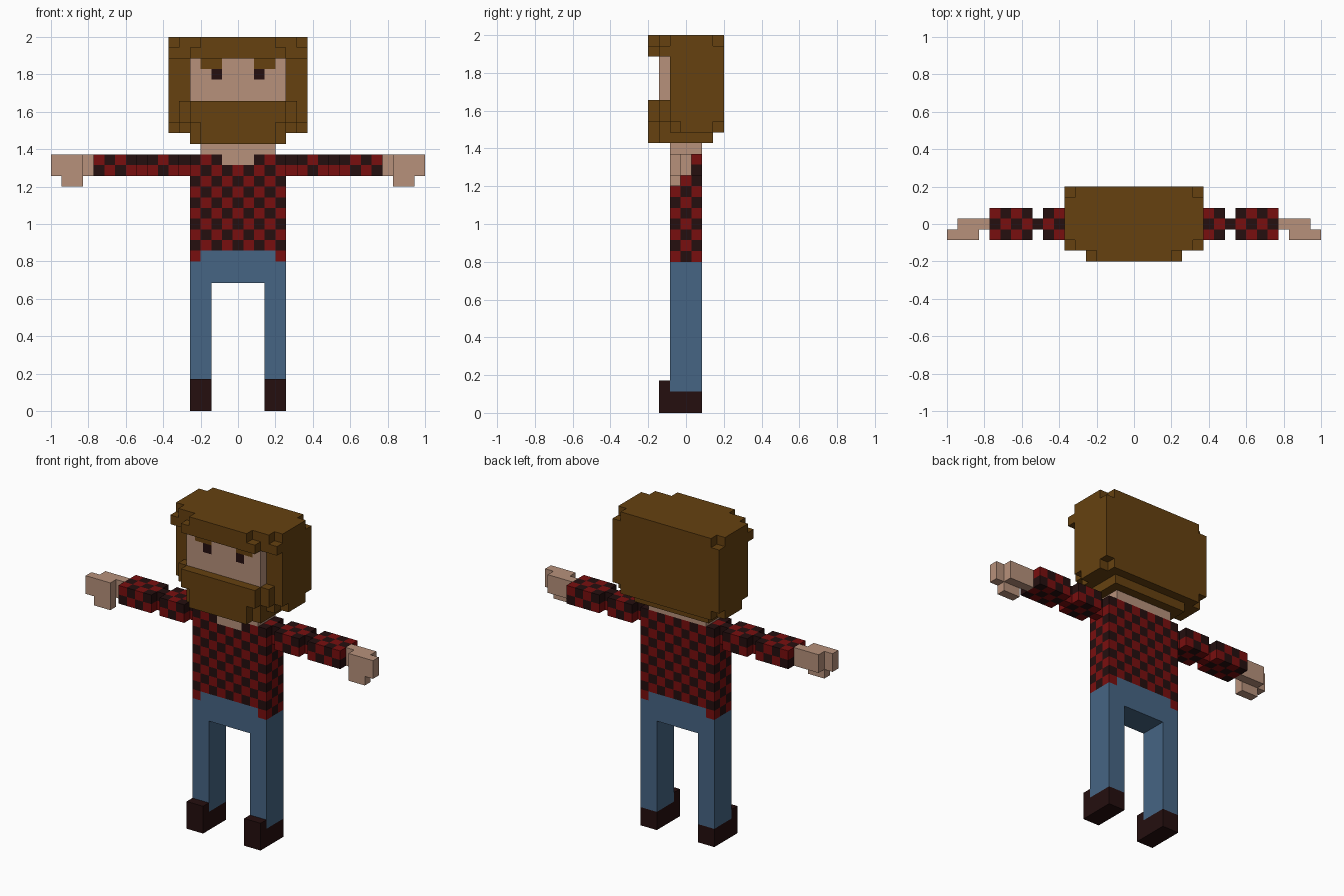
import bpy, bmesh
from mathutils import Vector

if "Cube" in bpy.data.objects:
    bpy.data.objects.remove(bpy.data.objects["Cube"])

U = 2 / 35          # one block of the figure

COLOURS = {
    "hair_brown": (0.132, 0.053, 0.005),
    "skin": (0.474, 0.283, 0.198),
    "shirt_red": (0.191, 0.0045, 0.0045),
    "dark_brown": (0.018, 0.0045, 0.0045),
    "jeans_blue": (0.061, 0.130, 0.231),
}
NAMES = list(COLOURS)
MATS = []
for name, rgb in COLOURS.items():
    m = bpy.data.materials.new(name)
    m.diffuse_color = (*rgb, 1)
    m.use_nodes = True
    m.node_tree.nodes["Principled BSDF"].inputs["Base Color"].default_value = m.diffuse_color
    MATS.append(m)

PARTS = {}          # part name -> {block cell: colour name}


def box(part, x, y, z, colour):
    """Fill an inclusive range of blocks; colour None carves them away."""
    cells = PARTS.setdefault(part, {})
    for i in range(x[0], x[1] + 1):
        for j in range(y[0], y[1] + 1):
            for k in range(z[0], z[1] + 1):
                if colour is None:
                    cells.pop((i, j, k), None)
                elif colour == "check":
                    even = (i + j + k) % 2 == 0
                    cells[i, j, k] = "dark_brown" if even else "shirt_red"
                else:
                    cells[i, j, k] = colour


def both(part, x, y, z, colour):
    """The same box on the left and the right."""
    box(part, x, y, z, colour)
    box(part, (-x[1], -x[0]), y, z, colour)


# Boots with raised toes
for s, side in ((1, "right"), (-1, "left")):
    x = (3, 4) if s > 0 else (-4, -3)
    box(side + "_boot", x, (-2, 1), (0, 1), "dark_brown")
    box(side + "_boot", x, (-2, -2), (2, 2), "dark_brown")

# Jeans: two legs and the hips
both("jeans", (3, 4), (-1, 1), (2, 14), "jeans_blue")
box("jeans", (-4, 4), (-1, 1), (12, 14), "jeans_blue")
both("jeans", (4, 4), (-1, 1), (14, 14), None)

# Checked shirt with side tails and an open collar
box("shirt", (-4, 4), (-1, 1), (15, 23), "check")
both("shirt", (4, 4), (-1, 1), (14, 14), "check")
box("shirt", (-1, 1), (-1, -1), (23, 23), "skin")
box("neck", (-3, 3), (-1, 1), (24, 24), "skin")

# Sleeves pinched at shoulder and elbow, then hands with thumbs
for s, side in ((1, "right"), (-1, "left")):
    def arm(part, a, b, y, z, colour):
        box(part, (min(s * a, s * b), max(s * a, s * b)), y, z, colour)
    sleeve, hand = side + "_sleeve", side + "_hand"
    arm(sleeve, 5, 13, (-1, 1), (22, 23), "check")
    for joint in (5, 9):
        for y in (-1, 1):
            arm(sleeve, joint, joint, (y, y), (22, 23), None)
    arm(hand, 14, 16, (0, 0), (22, 23), "skin")
    arm(hand, 15, 17, (-1, -1), (22, 23), "skin")
    arm(hand, 15, 16, (-1, -1), (21, 21), "skin")

# Hair: main mass, fringe and clipped corners
box("hair", (-6, 6), (-1, 3), (26, 34), "hair_brown")
box("hair", (-4, 4), (-2, 2), (25, 25), "hair_brown")
box("hair", (-6, 6), (-2, -2), (33, 34), "hair_brown")
box("hair", (-4, 4), (-3, -3), (33, 34), "hair_brown")
for cx, cy, cz in ((6, 3, 34), (6, -2, 34), (4, -3, 34), (6, 3, 26), (6, -1, 26)):
    both("hair", (cx, cx), (cy, cy), (cz, cz), None)

# Beard in stepped layers
box("beard", (-5, 5), (-2, -2), (26, 28), "hair_brown")
box("beard", (-4, 4), (-3, -3), (26, 28), "hair_brown")
box("beard", (-3, 3), (-3, -3), (25, 25), "hair_brown")
both("beard", (5, 5), (-2, -2), (26, 26), None)
both("beard", (4, 4), (-3, -3), (26, 26), None)

# Face with flush brows and eyes
box("face", (-4, 4), (-2, -2), (29, 32), "skin")
both("face", (2, 3), (-2, -2), (32, 32), "hair_brown")
both("face", (2, 2), (-2, -2), (31, 31), "dark_brown")

SOLID = {c for cells in PARTS.values() for c in cells}


def build(part, cells):
    """Skin the outer faces of a part's blocks and merge flat areas."""
    bm = bmesh.new()
    verts = {}

    def vert(p):
        key = tuple(round(2 * c) for c in p)
        if key not in verts:
            verts[key] = bm.verts.new(p * U)
        return verts[key]

    used = sorted({c for c in cells.values()}, key=NAMES.index)
    for cell, colour in cells.items():
        centre = Vector(cell) + Vector((0, 0, 0.5))
        for axis in range(3):
            for sign in (1, -1):
                n = Vector((0, 0, 0))
                n[axis] = sign
                if tuple(int(a + b) for a, b in zip(cell, n)) in SOLID:
                    continue
                a = Vector((0, 0, 0))
                a[(axis + 1) % 3] = 0.5
                b = n.cross(a)
                mid = centre + n / 2
                f = bm.faces.new([vert(mid + p) for p in (-a - b, a - b, a + b, b - a)])
                f.material_index = used.index(colour)
    bmesh.ops.dissolve_limit(bm, angle_limit=0.01, verts=bm.verts[:],
                             edges=bm.edges[:], delimit={'MATERIAL'})
    mesh = bpy.data.meshes.new(part)
    bm.to_mesh(mesh)
    bm.free()
    for c in used:
        mesh.materials.append(MATS[NAMES.index(c)])
    bpy.context.collection.objects.link(bpy.data.objects.new(part, mesh))


for part, cells in PARTS.items():
    build(part, cells)
